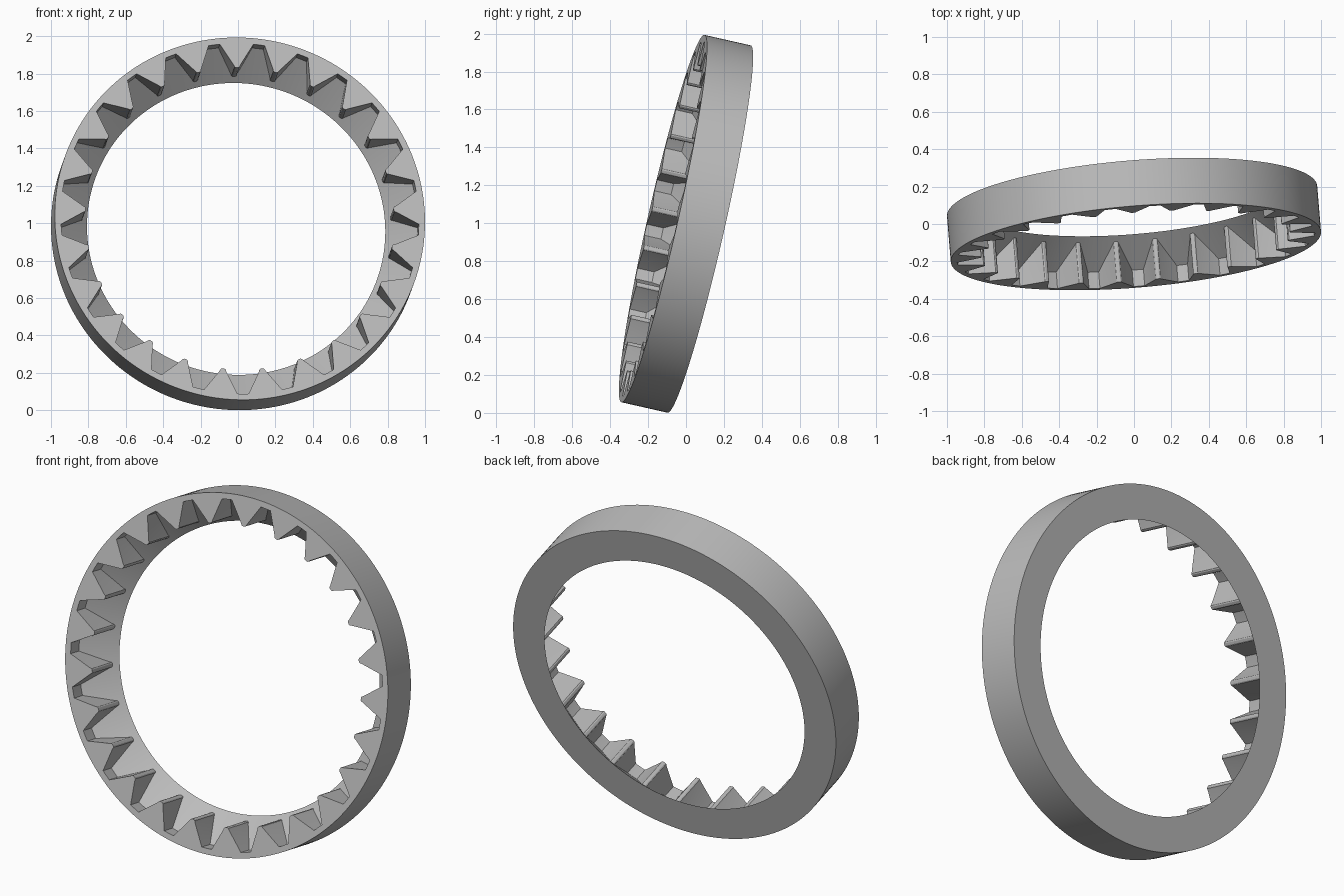
import bpy, bmesh, math
from mathutils import Vector, Matrix

TEETH = 25
PER_TOOTH = 8                 # ring segments per tooth pitch
SEGMENTS = TEETH * PER_TOOTH
STEP = math.tau / SEGMENTS
OUTER, ROOT, TIP, HOLE = 0.993, 0.96, 0.828, 0.80
WIDTH, FLOOR = 0.25, 0.09     # ring width, depth of the flat tooth gap floor

if "Cube" in bpy.data.objects:
    bpy.data.objects.remove(bpy.data.objects["Cube"])

grey = bpy.data.materials.new("plain_grey")
grey.use_nodes = True
grey.diffuse_color = (0.5, 0.5, 0.5, 1)
grey.node_tree.nodes["Principled BSDF"].inputs["Base Color"].default_value = (0.5, 0.5, 0.5, 1)

# Tilted frame: local y is the gear axis, local z points up within its plane
axis = Vector((-0.08, 0.972, -0.22)).normalized()
up = (Vector((0, 0, 1)) - axis * axis.z).normalized()
side = axis.cross(up)
frame = Matrix((side, axis, up)).transposed().to_4x4()
frame.translation = (0, 0, 0.997)


def point(radius, angle, depth):
    return Vector((radius * math.sin(angle), depth - WIDTH / 2, radius * math.cos(angle)))


def finish(bm, name):
    mesh = bpy.data.meshes.new(name)
    bm.to_mesh(mesh)
    bm.free()
    mesh.materials.append(grey)
    obj = bpy.data.objects.new(name, mesh)
    bpy.context.collection.objects.link(obj)
    obj.matrix_world = frame
    bpy.ops.object.select_all(action='DESELECT')
    obj.select_set(True)
    bpy.context.view_layer.objects.active = obj
    bpy.ops.object.shade_smooth_by_angle(angle=math.radians(25))


# Ring body: revolved profile with a flat gap floor and a cone down to the hole
bm = bmesh.new()
profile = [(OUTER, 0), (OUTER, WIDTH), (HOLE, WIDTH), (ROOT, FLOOR), (ROOT, 0)]
verts = [bm.verts.new(point(r, 0, d)) for r, d in profile]
edges = [bm.edges.new((verts[i - 1], verts[i])) for i in range(len(verts))]
bmesh.ops.spin(bm, geom=verts + edges, cent=(0, 0, 0), axis=(0, 1, 0),
               steps=SEGMENTS, angle=math.tau)
bmesh.ops.remove_doubles(bm, verts=bm.verts, dist=0.0005)
bmesh.ops.recalc_face_normals(bm, faces=bm.faces)
finish(bm, "gear_ring")

# Teeth: wedges with rounded tips whose back ends run into the cone
bm = bmesh.new()
for t in range(TEETH):
    centre = t * math.tau / TEETH
    base = [(ROOT, k * STEP) for k in range(-3, 4)]
    tip = [(TIP + 0.014, 0.021), (TIP + 0.004, 0.016), (TIP, 0.008),
           (TIP, -0.008), (TIP + 0.004, -0.016), (TIP + 0.014, -0.021)]
    outline = base + tip
    front = [bm.verts.new(point(r, centre + a, 0)) for r, a in outline]
    back = [bm.verts.new(point(r, centre + a, WIDTH + HOLE - r + 0.002 if r < ROOT else FLOOR))
            for r, a in outline]
    bm.faces.new(front)
    for i in range(len(base) - 1, len(outline)):
        j = (i + 1) % len(outline)
        bm.faces.new((front[i], back[i], back[j], front[j]))
bmesh.ops.recalc_face_normals(bm, faces=bm.faces)
finish(bm, "gear_teeth")
